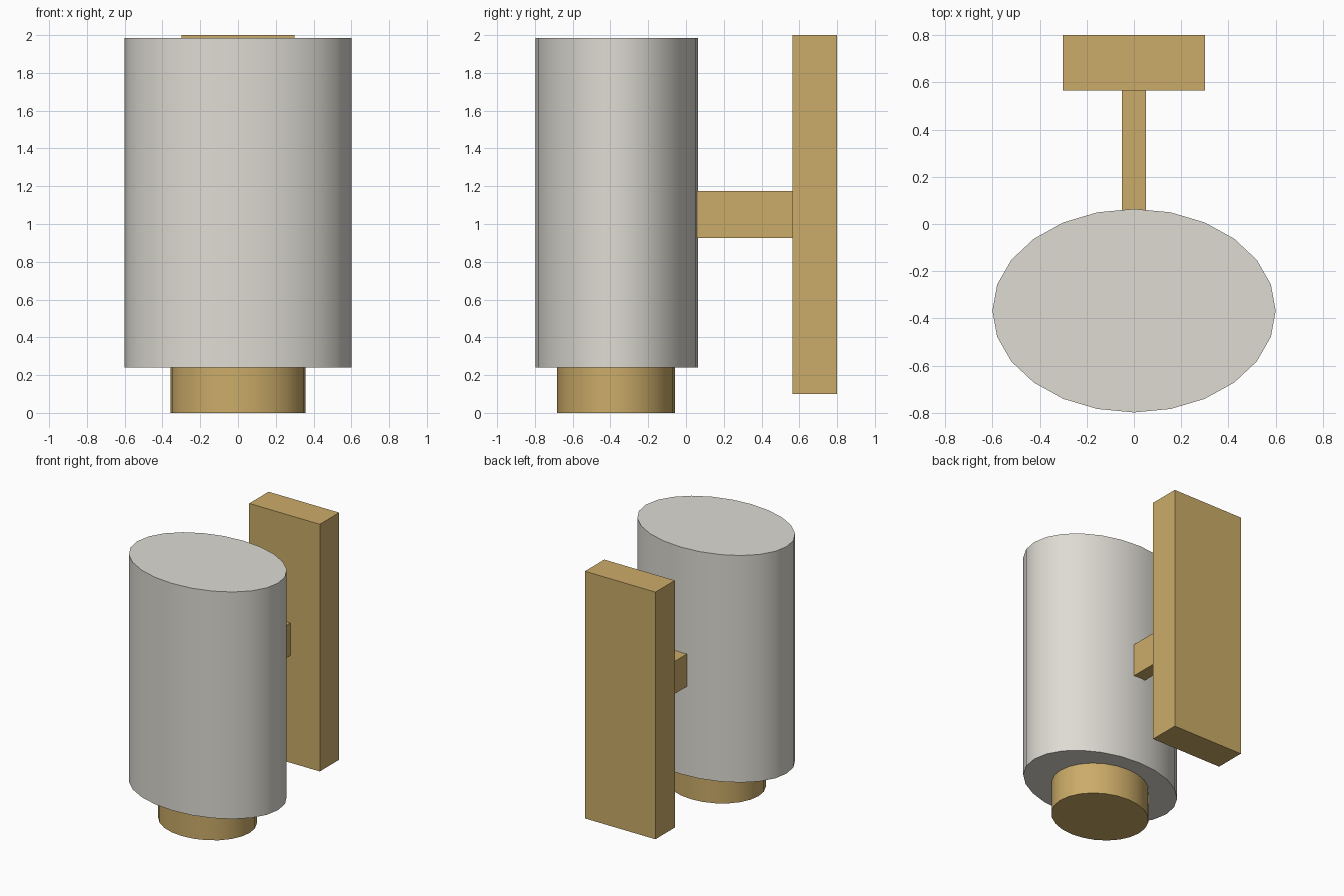
import bpy
import math

if "Cube" in bpy.data.objects:
    bpy.data.objects.remove(bpy.data.objects["Cube"])


def material(name, colour):
    m = bpy.data.materials.new(name)
    m.diffuse_color = (*colour, 1)
    m.use_nodes = True
    m.node_tree.nodes["Principled BSDF"].inputs["Base Color"].default_value = m.diffuse_color
    return m


brass = material("brass", (0.60, 0.41, 0.14))
frosted = material("warm_grey_glass", (0.73, 0.71, 0.65))


def box(name, x, y, z, mat):
    """Box from (min, max) ranges on each axis."""
    r = (x, y, z)
    bpy.ops.mesh.primitive_cube_add(size=1, location=[(a + b) / 2 for a, b in r])
    o = bpy.context.object
    o.name = name
    o.scale = [b - a for a, b in r]
    bpy.ops.object.transform_apply(location=False, rotation=False, scale=True)
    o.data.materials.append(mat)


def oval(name, rx, ry, y, z, mat):
    """Upright 24-sided elliptical cylinder, smooth around the side."""
    bpy.ops.mesh.primitive_cylinder_add(vertices=24, radius=1, depth=1,
                                        location=(0, y, (z[0] + z[1]) / 2))
    o = bpy.context.object
    o.name = name
    o.scale = (rx, ry, z[1] - z[0])
    bpy.ops.object.transform_apply(location=False, rotation=False, scale=True)
    o.data.materials.append(mat)
    bpy.ops.object.shade_smooth_by_angle(angle=math.radians(40))


# Lamp shade and the collar beneath it
oval("shade", 0.60, 0.431, -0.367, (0.24, 1.985), frosted)
oval("collar", 0.358, 0.312, -0.371, (0, 0.24), brass)
# Wall plate and the arm joining it to the shade
box("wall_plate", (-0.30, 0.30), (0.565, 0.80), (0.10, 2.0), brass)
box("arm", (-0.05, 0.05), (0.055, 0.565), (0.925, 1.175), brass)
